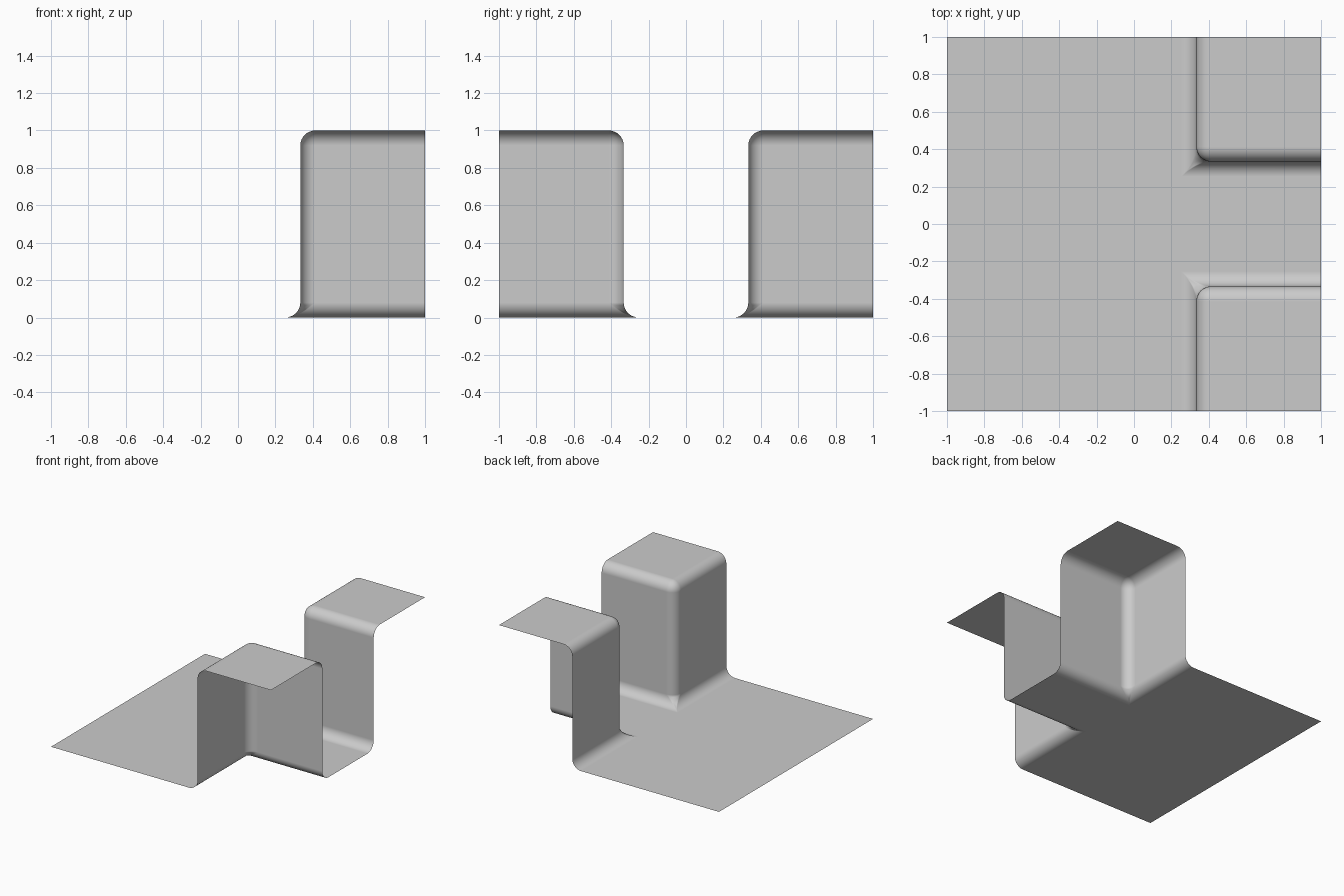
import bpy
import bmesh

if "Cube" in bpy.data.objects:
    bpy.data.objects.remove(bpy.data.objects["Cube"])

A = 1 / 3      # distance of the raised blocks' inner walls from the axes
R = 0.08       # rounding radius
H = 1.0        # block height

bm = bmesh.new()


def face(points):
    bm.faces.new([bm.verts.new(p) for p in points])


# T-shaped floor sheet
floor = [(-1, -1), (A, -1), (A, -A), (1, -A), (1, A), (A, A), (A, 1), (-1, 1)]
face([(x, y, 0) for x, y in floor])

# Two raised corners: inner walls and a flat top, open at the outer border
for s in (-1, 1):
    rim = [(A, s), (A, s * A), (1, s * A)]
    for p, q in zip(rim, rim[1:]):
        face([(*p, 0), (*q, 0), (*q, H), (*p, H)])
    face([(x, y, H) for x, y in rim + [(1, s)]])

bmesh.ops.remove_doubles(bm, verts=bm.verts, dist=1e-4)
bmesh.ops.recalc_face_normals(bm, faces=bm.faces)
bm.faces.ensure_lookup_table()
if bm.faces[0].normal.z < 0:
    bmesh.ops.reverse_faces(bm, faces=bm.faces)
for f in bm.faces:
    f.smooth = True

mesh = bpy.data.meshes.new("raised_corner_sheet")
bm.to_mesh(mesh)
bm.free()
sheet = bpy.data.objects.new("raised_corner_sheet", mesh)
bpy.context.collection.objects.link(sheet)

# Rounded folds along every sharp inner edge
bevel = sheet.modifiers.new("rounded_folds", 'BEVEL')
bevel.width = R
bevel.segments = 8
bevel.limit_method = 'ANGLE'
bevel.harden_normals = True
